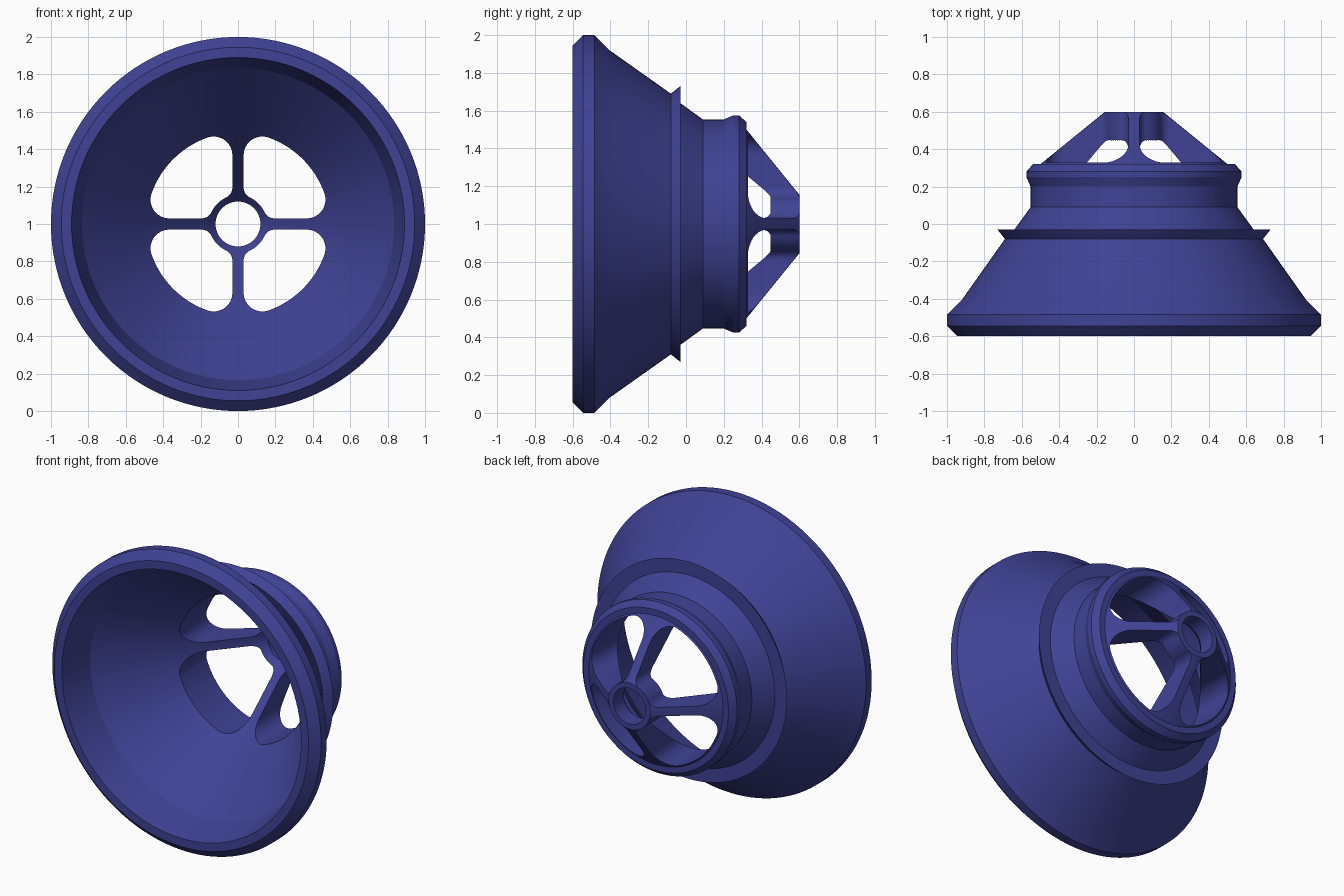
import bpy, bmesh, math
from math import sin, cos, pi, radians, sqrt, atan2, degrees

if "Cube" in bpy.data.objects:
    bpy.data.objects.remove(bpy.data.objects["Cube"])

SEG = 128

blue = bpy.data.materials.new("deep_blue")
blue.diffuse_color = (0.05, 0.055, 0.30, 1)
blue.use_nodes = True
blue.node_tree.nodes["Principled BSDF"].inputs["Base Color"].default_value = blue.diffuse_color


def make_object(name, bm):
    bmesh.ops.recalc_face_normals(bm, faces=bm.faces[:])
    mesh = bpy.data.meshes.new(name)
    bm.to_mesh(mesh)
    bm.free()
    mesh.materials.append(blue)
    obj = bpy.data.objects.new(name, mesh)
    bpy.context.collection.objects.link(obj)
    return obj


def lathe(name, profile):
    """Closed (radius, y) profile turned about the y axis at z = 1."""
    bm = bmesh.new()
    rings = [[bm.verts.new((r * cos(2 * pi * k / SEG), y, 1 + r * sin(2 * pi * k / SEG)))
              for k in range(SEG)] for r, y in profile]
    for i, a in enumerate(rings):
        b = rings[(i + 1) % len(rings)]
        for k in range(SEG):
            n = (k + 1) % SEG
            bm.faces.new((a[k], a[n], b[n], b[k]))
    return make_object(name, bm)


def arc(cx, cz, r, a0, a1, steps):
    return [(cx + r * cos(radians(a0 + (a1 - a0) * i / steps)),
             cz + r * sin(radians(a0 + (a1 - a0) * i / steps))) for i in range(steps + 1)]


def window_outline(w=0.03, R=0.49, f=0.10, h=0.155, g=0.06):
    """Rounded quarter opening: w half spoke, R rim, f rim fillet, h hub, g hub fillet."""
    oz = w + f
    ox = sqrt((R - f) ** 2 - oz ** 2)
    a = degrees(atan2(oz, ox))
    iz = w + g
    ix = sqrt((h + g) ** 2 - iz ** 2)
    b = degrees(atan2(iz, ix))
    pts = arc(ox, oz, f, -90, a, 12)
    pts += arc(0, 0, R, a, 90 - a, 18)[1:]
    pts += arc(oz, ox, f, 90 - a, 180, 12)[1:]
    pts += arc(iz, ix, g, 180, 270 - b, 8)
    pts += arc(0, 0, h, 90 - b, b, 8)[1:]
    pts += arc(ix, iz, g, 180 + b, 270, 8)[1:]
    return pts


# Funnel shell: outside from front rim to hub, then inside back to the rim
funnel = lathe("funnel_body", [
    (0.89, -0.60), (0.945, -0.60), (1.0, -0.545), (1.0, -0.485), (0.92, -0.405),
    (0.69, -0.08), (0.73, -0.03), (0.64, -0.03),            # flared collar
    (0.553, 0.09), (0.553, 0.20), (0.575, 0.25), (0.575, 0.28), (0.54, 0.32),
    (0.50, 0.32), (0.155, 0.60), (0.12, 0.60),              # spoke cone and hub
    (0.12, 0.49), (0.835, -0.375)])

# Four openings between the spokes
bm = bmesh.new()
outline = window_outline()
for q in range(4):
    c, s = (1, 0, -1, 0)[q], (0, 1, 0, -1)[q]
    pts = [(x * c - z * s, 1 + x * s + z * c) for x, z in outline]
    front = [bm.verts.new((x, -0.55, z)) for x, z in pts]
    back = [bm.verts.new((x, 0.8, z)) for x, z in pts]
    bm.faces.new(front)
    bm.faces.new(back[::-1])
    for i in range(len(pts)):
        j = (i + 1) % len(pts)
        bm.faces.new((front[i], back[i], back[j], front[j]))
cutter = make_object("window_cutter", bm)
cutter.hide_render = True

mod = funnel.modifiers.new("windows", 'BOOLEAN')
mod.operation = 'DIFFERENCE'
mod.solver = 'EXACT'
mod.object = cutter
bpy.ops.object.select_all(action='DESELECT')
funnel.select_set(True)
bpy.context.view_layer.objects.active = funnel
bpy.ops.object.modifier_apply(modifier=mod.name)
bpy.data.objects.remove(cutter)

bpy.ops.object.shade_smooth_by_angle(angle=radians(20))
